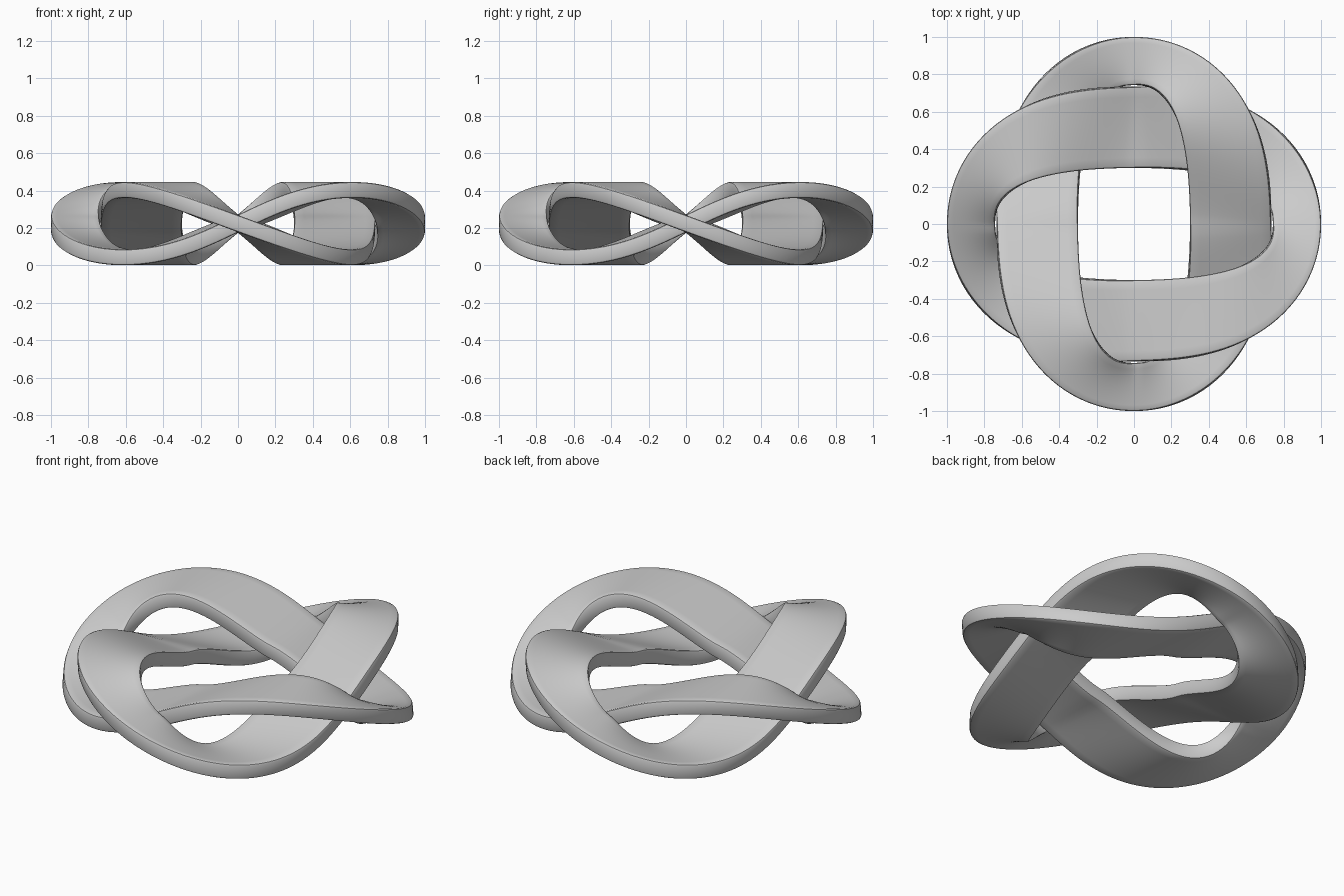
import bpy, bmesh
from math import sin, cos, pi, copysign, radians

if "Cube" in bpy.data.objects:
    bpy.data.objects.remove(bpy.data.objects["Cube"])

N, W = 240, 8              # steps along and across the band
MID, RISE, THICK = 0.223, 0.18, 0.085


def spow(v, e):
    return copysign(abs(v) ** e, v)


def inner_edge(t):
    return 0.30 * spow(sin(t), 0.8), 0.742 * spow(cos(t), 0.8)


def outer_edge(t):
    r = 0.867 + 0.133 * cos(2 * t)
    return r * sin(t), r * cos(t)


def band(name, turn):
    bm = bmesh.new()
    rows = []
    for i in range(N):
        t = 2 * pi * i / N
        (ax, ay), (bx, by) = inner_edge(t), outer_edge(t)
        z = MID + RISE * sin(2 * t)
        rows.append([bm.verts.new((ax + (bx - ax) * k / W, ay + (by - ay) * k / W, z))
                     for k in range(W + 1)])
    for i in range(N):
        a, b = rows[i], rows[(i + 1) % N]
        for k in range(W):
            bm.faces.new((a[k], a[k + 1], b[k + 1], b[k]))
    bmesh.ops.recalc_face_normals(bm, faces=bm.faces)
    me = bpy.data.meshes.new(name)
    bm.to_mesh(me)
    bm.free()
    ob = bpy.data.objects.new(name, me)
    bpy.context.collection.objects.link(ob)
    ob.rotation_euler.z = turn
    # Thickness and softened rims
    s = ob.modifiers.new("thickness", 'SOLIDIFY')
    s.thickness, s.offset = THICK, 0
    b = ob.modifiers.new("soft_rim", 'BEVEL')
    b.width, b.segments = 0.012, 2
    b.limit_method, b.angle_limit = 'ANGLE', radians(50)
    bpy.ops.object.select_all(action='DESELECT')
    ob.select_set(True)
    bpy.context.view_layer.objects.active = ob
    for m in ("thickness", "soft_rim"):
        bpy.ops.object.modifier_apply(modifier=m)
    bpy.ops.object.shade_smooth_by_angle(angle=radians(40))


# Two interlinked oval bands, a quarter turn apart
band("long_band", 0)
band("cross_band", pi / 2)
